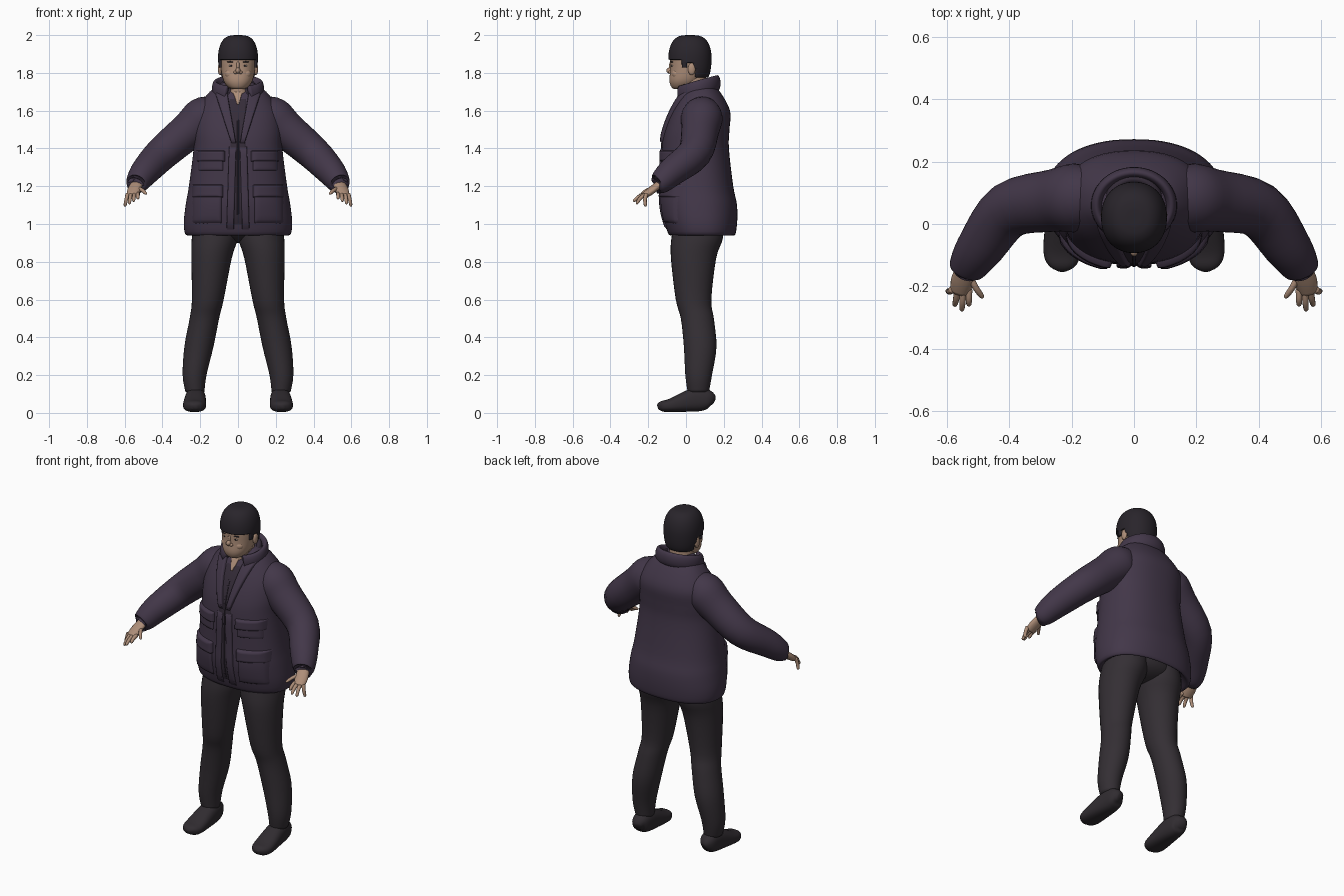
import bpy, bmesh, math
from mathutils import Vector

if "Cube" in bpy.data.objects:
    bpy.data.objects.remove(bpy.data.objects["Cube"])


def material(name, *rgb):
    mat = bpy.data.materials.new(name)
    mat.use_nodes = True
    mat.diffuse_color = (*rgb, 1)
    mat.node_tree.nodes["Principled BSDF"].inputs["Base Color"].default_value = (*rgb, 1)
    return mat


JACKET = material("plum jacket", .055, .038, .066)
LINING = material("dark plum lining", .035, .025, .04)
TROUSERS = material("charcoal trousers", .034, .028, .034)
SHOES = material("dark shoes", .03, .025, .03)
HAIR = material("black hair", .022, .018, .024)
SKIN = material("skin", .42, .27, .19)
LIPS = material("lips", .27, .13, .1)
PALE = material("pale white", .5, .42, .36)


def finish(name, bm, mat):
    mesh = bpy.data.meshes.new(name)
    bm.to_mesh(mesh)
    bm.free()
    mesh.materials.append(mat)
    mesh.shade_smooth()
    obj = bpy.data.objects.new(name, mesh)
    bpy.context.collection.objects.link(obj)
    return obj


def spline(rows, steps=4):
    """Smooth curve through rows of equal length."""
    out = []
    for i in range(len(rows) - 1):
        before, start = rows[max(i - 1, 0)], rows[i]
        end, after = rows[i + 1], rows[min(i + 2, len(rows) - 1)]
        for k in range(steps):
            t = k / steps
            out.append([q + t / 2 * (r - p + t * (2 * p - 5 * q + 4 * r - s + t * (3 * (q - r) + s - p)))
                        for p, q, r, s in zip(before, start, end, after)])
    return out + [list(rows[-1])]


def loft(name, rows, mat, level=False, aspect=1, sides=32, power=2, keep=None):
    """Skin over rows of x, y, z, width and optional depth; level rings stay horizontal."""
    rows = spline(rows)
    points = [Vector(row[:3]) for row in rows]
    bm = bmesh.new()
    rings = []
    for i, row in enumerate(rows):
        side, up = Vector((1, 0, 0)), Vector((0, 1, 0))
        if not level:
            tangent = (points[min(i + 1, len(points) - 1)] - points[max(i - 1, 0)]).normalized()
            side = tangent.cross(Vector((0, 0, 1))).normalized()
            up = side.cross(tangent)
        ring = []
        for k in range(sides):
            angle = math.tau * k / sides
            c, s = (math.copysign(abs(v) ** (2 / power), v) for v in (math.cos(angle), math.sin(angle)))
            ring.append(bm.verts.new(points[i] + side * row[3] * c + up * row[-1] * aspect * s))
        rings.append(ring)
    for low, high in zip(rings, rings[1:]):
        for k in range(sides):
            bm.faces.new((low[k], low[k - 1], high[k - 1], high[k]))
    for ring in (rings[0], rings[-1]):
        bm.faces.new(ring)
    bmesh.ops.recalc_face_normals(bm, faces=bm.faces)
    if keep:
        gone = [face for face in bm.faces if not keep(face.calc_center_median())]
        bmesh.ops.delete(bm, geom=gone, context='FACES')
    return finish(name, bm, mat)


def blob(name, location, size, mat):
    bm = bmesh.new()
    bmesh.ops.create_uvsphere(bm, u_segments=20, v_segments=12, radius=1)
    obj = finish(name, bm, mat)
    obj.location, obj.scale = location, size


# Jacket body, with the hem turned in at the bottom
BODY = [(0, .08, 1, .2, .13), (0, .085, .94, .27, .17), (0, .08, 1, .287, .19),
        (0, .07, 1.1, .277, .2), (0, .06, 1.2, .26, .19), (0, .05, 1.4, .235, .177),
        (0, .06, 1.5, .235, .17), (0, .08, 1.6, .22, .153), (0, .08, 1.7, .15, .1), (0, .07, 1.75, .08, .06)]
SQUARENESS = 2.3
loft("jacket_body", BODY, JACKET, level=True, sides=64, power=SQUARENESS)
BODY_CURVE = spline(BODY)


def front_y(x, z):
    """Front surface of the jacket body."""
    for low, high in reversed(list(zip(BODY_CURVE, BODY_CURVE[1:]))):
        if low[2] <= z <= high[2]:
            t = (z - low[2]) / (high[2] - low[2])
            y, width, depth = (low[i] + t * (high[i] - low[i]) for i in (1, 3, 4))
            return y - depth * (1 - min(abs(x / width), .99) ** SQUARENESS) ** (1 / SQUARENESS)


def panel(name, x, width, z, height, thick, mat, sign=1, lean=0, flare=1, n=16):
    """Padded patch on the jacket front; its top may lean outward and flare."""
    bm = bmesh.new()
    grid = []
    for j in range(n + 1):
        row = []
        for i in range(n + 1):
            u, v = i / n, j / n
            px = sign * (x + lean * v + u * width * (1 + (flare - 1) * v))
            pz = z + height * v
            edge = min(i, j, n - i, n - j)
            lift = thick * min(1, .7 + edge / 10) if edge else -.006
            row.append(bm.verts.new((px, front_y(px, pz) - lift, pz)))
        grid.append(row)
    for low, high in zip(grid, grid[1:]):
        for i in range(n):
            face = bm.faces.new((low[i], low[i + 1], high[i + 1], high[i]))
            if sign < 0:
                face.normal_flip()
    finish(name, bm, mat)


# Open front, zip and neckline
panel("inner_front", -.035, .07, .965, .73, .003, LINING, lean=-.015, flare=1.4)
panel("zip_strip", -.005, .01, .98, .64, .007, LINING)
panel("neck_opening", -.004, .008, 1.63, .085, .008, SKIN, lean=-.03, flare=8)

# Parts that come in pairs
for sign, tag in ((1, "left_"), (-1, "right_")):
    def mirrored(rows):
        return [(sign * row[0], *row[1:]) for row in rows]

    # Jacket edges, lapels and pockets
    panel(tag + "front_edge", .022, .04, .96, .46, .012, JACKET, sign, lean=-.014)
    panel(tag + "lapel", .008, .025, 1.42, .29, .018, JACKET, sign, lean=.05, flare=2.8)
    panel(tag + "chest_pocket", .075, .14, 1.28, .09, .01, JACKET, sign)
    panel(tag + "chest_flap", .067, .155, 1.33, .06, .022, JACKET, sign)
    panel(tag + "hip_pocket", .083, .16, 1, .19, .014, JACKET, sign)
    panel(tag + "hip_flap", .076, .17, 1.14, .07, .024, JACKET, sign)

    # Sleeve with a gathered cuff
    loft(tag + "sleeve", mirrored([
        (.11, .1, 1.6, .08), (.18, .085, 1.565, .11), (.26, .075, 1.495, .1), (.4, .045, 1.375, .09),
        (.49, -.07, 1.28, .077), (.53, -.13, 1.225, .063), (.54, -.15, 1.21, .05), (.535, -.14, 1.22, .03)]), JACKET)

    # Hand: palm, four fanned fingers and a thumb
    loft(tag + "palm", mirrored([(.53, -.12, 1.23, .03), (.55, -.18, 1.18, .037), (.56, -.22, 1.15, .03)]),
         SKIN, aspect=.55, sides=16)
    digits = [(Vector((.53 + .018 * k, -.21, 1.16)),
               Vector((.53 + .023 * k, -.28 + .016 * (k - 1) ** 2, 1.135 - .014 * k))) for k in range(4)]
    digits.append((Vector((.53, -.165, 1.19)), Vector((.485, -.238, 1.16))))
    for (base, tip), finger in zip(digits, ("index", "middle", "ring", "little", "thumb")):
        bend = base.lerp(tip, .5) + Vector((0, -.004, .004))
        loft(tag + finger, mirrored([(*base, .011), (*bend, .01), (*base.lerp(tip, .9), .008), (*tip, .003)]),
             SKIN, sides=10)

    # Trouser leg and shoe
    loft(tag + "trouser_leg", mirrored([
        (.11, .07, 1.05, .11), (.122, .06, .93, .122), (.14, .04, .82, .107), (.16, .04, .6, .084),
        (.178, .06, .5, .078), (.207, .075, .35, .077), (.23, .067, .2, .063), (.228, .065, .11, .05)]),
        TROUSERS, level=True, aspect=1.12)
    loft(tag + "shoe", mirrored([
        (.22, .145, .06, .02, .02), (.225, .12, .07, .045, .05), (.225, .05, .07, .054, .063),
        (.23, -.08, .04, .061, .036), (.23, -.13, .035, .046, .027), (.23, -.15, .03, .014, .012)]), SHOES, power=2.5)

    # Face features on each side
    blob(tag + "ear", (sign * .095, .03, 1.82), (.012, .02, .032), SKIN)
    blob(tag + "eyebrow", (sign * .037, -.074, 1.858), (.022, .008, .004), HAIR)
    blob(tag + "eye", (sign * .036, -.07, 1.838), (.014, .008, .005), PALE)
    blob(tag + "iris", (sign * .036, -.075, 1.838), (.006, .005, .005), HAIR)
    blob(tag + "cheek", (sign * .04, -.05, 1.795), (.03, .026, .026), SKIN)
    blob(tag + "nostril", (sign * .013, -.082, 1.803), (.011, .012, .009), SKIN)

blob("trouser_seat", (0, .07, .98), (.2, .13, .08), TROUSERS)


def collar(name, width, depth, tall, mat):
    """Band around the neck, open at the front and rising to the back."""
    rows = []
    for k in range(13):
        angle = math.radians(25 * k - 60)
        c, s = math.cos(angle), math.sin(angle)
        rows.append((width * c, .06 + depth * s, 1.715 + .03 * s, .018, tall))
    loft(name, rows, mat, sides=16)


collar("collar", .12, .105, .043, JACKET)
collar("inner_collar", .08, .085, .03, LINING)

# Neck and head
loft("neck", [(0, .045, 1.62, .07), (0, .035, 1.8, .07)], SKIN, level=True)
loft("head", [(0, -.03, 1.714, .03), (0, -.02, 1.726, .053), (0, -.004, 1.76, .077), (0, .015, 1.82, .09),
              (0, .02, 1.9, .094), (0, .02, 1.95, .075), (0, .02, 1.98, .03)],
     SKIN, level=True, aspect=1.09, sides=40, power=2.2)
blob("nose", (0, -.086, 1.812), (.013, .018, .016), SKIN)
blob("nose_bridge", (0, -.076, 1.835), (.01, .014, .03), SKIN)
blob("mouth", (0, -.075, 1.772), (.03, .01, .009), LIPS)
blob("teeth", (0, -.08, 1.773), (.022, .007, .004), PALE)
blob("chin", (0, -.06, 1.738), (.03, .02, .018), SKIN)


# Hair dome trimmed to a fringe, sideburns and nape
def hairline(point):
    steps = ((-.025, 1.87), (.005, 1.825), (.045, 1.85), (1, 1.775))
    return point.z > next(low for back, low in steps if point.y < back)


dome = []
for k in range(-6, 9):
    angle = k * math.pi / 17
    taper = math.cos(angle) ** (.6 if k > 0 else .25)
    dome.append((0, .021, 1.88 + .12 * math.sin(angle), .106 * taper))
hair = loft("hair", dome, HAIR, level=True, aspect=1.08, sides=48, power=2.15, keep=hairline)
hair.modifiers.new("thickness", 'SOLIDIFY').thickness = .016
hair.modifiers.new("soften", 'SUBSURF').levels = 1
